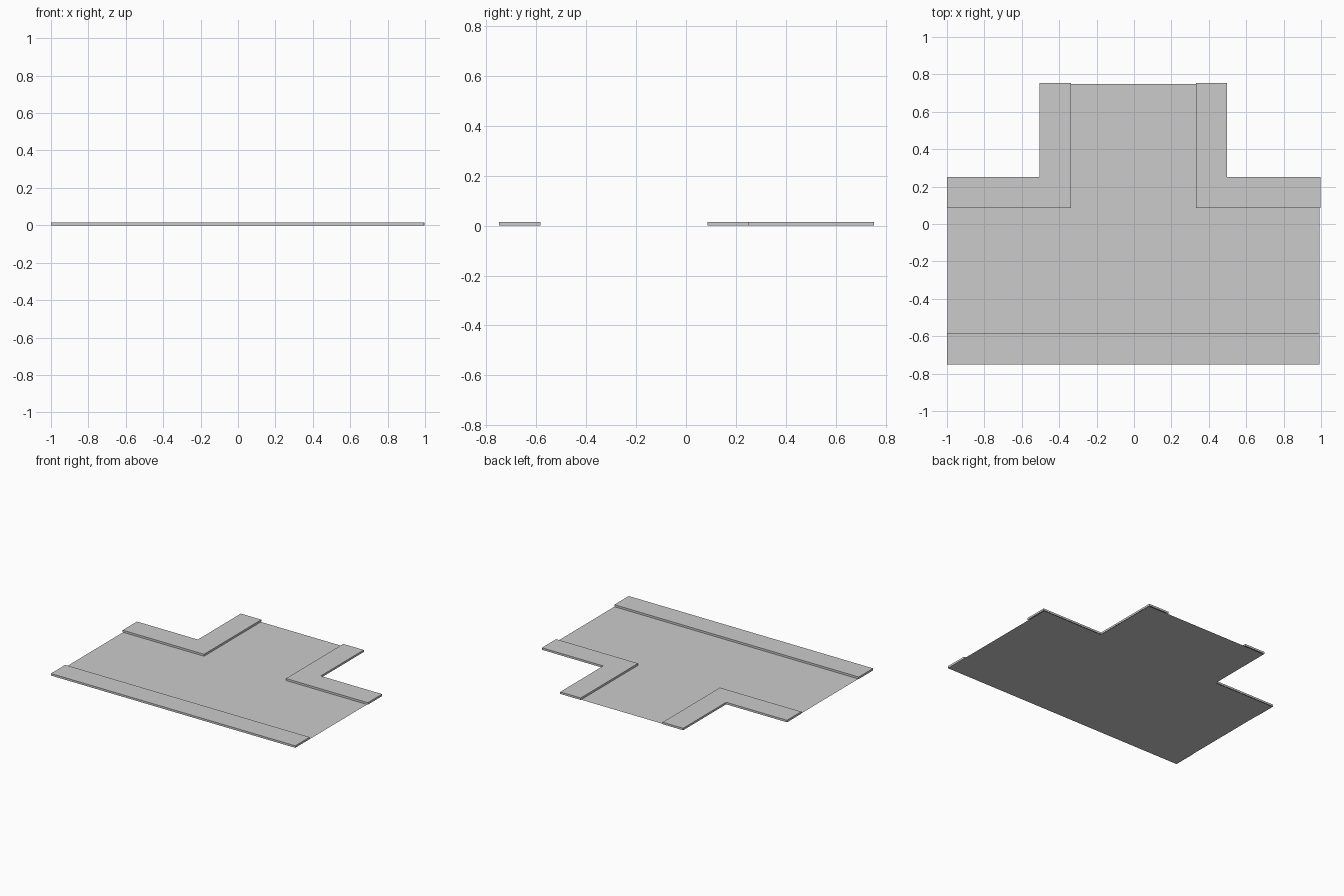
import bpy, bmesh

if "Cube" in bpy.data.objects:
    bpy.data.objects.remove(bpy.data.objects["Cube"])

CURB_H = 0.015
CX = -0.003  # centre line of the side street


def slab(name, outline, height=0.0):
    """Flat outline facing up; with a height, adds the walls beneath its rim."""
    bm = bmesh.new()
    top = [bm.verts.new((x, y, height)) for x, y in outline]
    face = bm.faces.new(top)
    if height:
        low = [bm.verts.new((x, y, 0)) for x, y in outline]
        for i in range(len(top)):
            j = (i + 1) % len(top)
            bm.faces.new((top[j], top[i], low[i], low[j]))
    face.normal_update()
    if face.normal.z < 0:
        bmesh.ops.reverse_faces(bm, faces=bm.faces[:])
    mesh = bpy.data.meshes.new(name)
    bm.to_mesh(mesh)
    bm.free()
    ob = bpy.data.objects.new(name, mesh)
    bpy.context.collection.objects.link(ob)
    return ob


# Thin T-shaped road sheet, running under the pavements
slab("road_surface", [(-0.997, -0.75), (0.992, -0.75), (0.992, 0.25),
                      (CX + 0.5, 0.25), (CX + 0.5, 0.748),
                      (CX - 0.5, 0.748), (CX - 0.5, 0.25), (-0.997, 0.25)])

# Straight pavement along the front edge
slab("front_pavement", [(-1, -0.75), (0.992, -0.75),
                        (0.992, -0.583), (-1, -0.583)], CURB_H)

# L-shaped corner pavements, mirrored about the side street
for side, end, name in ((-1, -1.0, "left"), (1, 0.998, "right")):
    inner, outer = CX + side * 0.334, CX + side * 0.501
    slab(name + "_corner_pavement",
         [(end, 0.086), (inner, 0.086), (inner, 0.753),
          (outer, 0.753), (outer, 0.252), (end, 0.252)], CURB_H)
